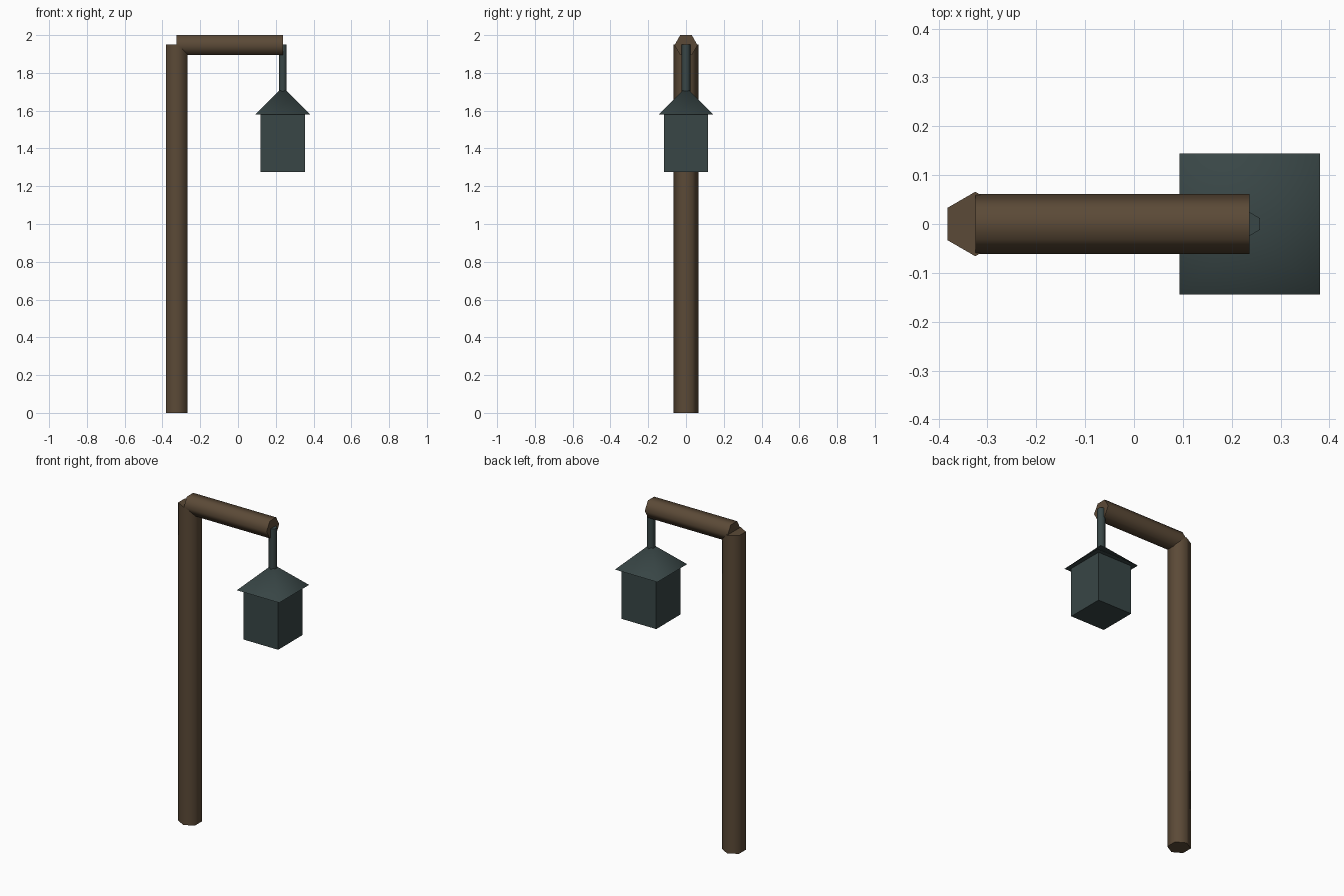
import bpy
import math

if "Cube" in bpy.data.objects:
    bpy.data.objects.remove(bpy.data.objects["Cube"])


def material(name, rgb):
    m = bpy.data.materials.new(name)
    m.diffuse_color = (*rgb, 1.0)
    m.use_nodes = True
    m.node_tree.nodes["Principled BSDF"].inputs["Base Color"].default_value = m.diffuse_color
    return m


WOOD = material("brown wood", (0.105, 0.068, 0.038))
IRON = material("dark slate iron", (0.040, 0.061, 0.061))
POST_X, LAMP_X = -0.325, 0.237


def finish(name, mat, smooth=True):
    ob = bpy.context.object
    ob.name = name
    ob.data.materials.append(mat)
    bpy.ops.object.transform_apply(location=False, rotation=True, scale=True)
    if smooth:
        bpy.ops.object.shade_smooth_by_angle(angle=math.radians(65))
    return ob


def hex_rod(name, mat, radius, length, centre, rotation=(0, 0, 0)):
    # six-sided rod with its corners pointing along +y and -y
    bpy.ops.mesh.primitive_cylinder_add(vertices=6, radius=radius, depth=length,
                                        location=centre, rotation=rotation)
    return finish(name, mat)


# Wooden post and cross arm
hex_rod("post", WOOD, 0.066, 1.95, (POST_X, 0, 0.975))
hex_rod("arm", WOOD, 0.061, LAMP_X - POST_X,
        ((POST_X + LAMP_X) / 2, 0, 1.947), (0, math.pi / 2, 0))

# Hanging rod
hex_rod("hanger", IRON, 0.024, 0.25, (LAMP_X, 0, 1.825))

# Pyramid roof of the lantern
bpy.ops.mesh.primitive_cone_add(vertices=4, radius1=0.144 * math.sqrt(2), radius2=0,
                                depth=0.143, location=(LAMP_X, 0, 1.6525),
                                rotation=(0, 0, math.pi / 4))
finish("lantern_roof", IRON)

# Lantern box
bpy.ops.mesh.primitive_cube_add(size=1, location=(LAMP_X, 0, 1.429))
bpy.context.object.scale = (0.235, 0.235, 0.306)
finish("lantern_box", IRON, smooth=False)
